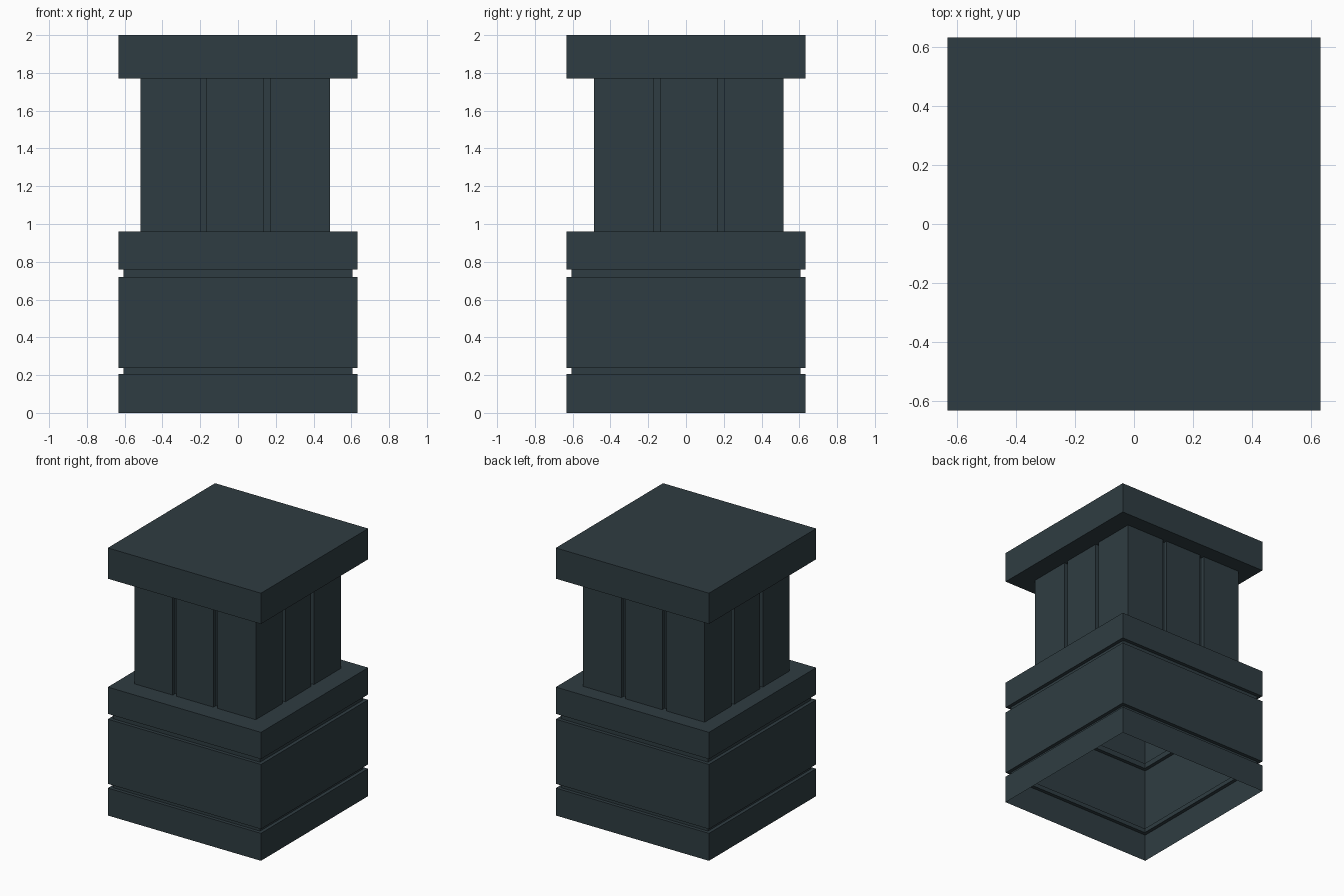
import bpy, bmesh
from mathutils import Vector

if "Cube" in bpy.data.objects:
    bpy.data.objects.remove(bpy.data.objects["Cube"])

slate = bpy.data.materials.new("dark slate")
slate.diffuse_color = (0.028, 0.046, 0.054, 1)
slate.use_nodes = True
slate.node_tree.nodes["Principled BSDF"].inputs["Base Color"].default_value = slate.diffuse_color

HALF = 0.633            # half width of base and cap
GROOVE = 0.607          # half width inside the base grooves
SHAFT = 0.502           # half width of the shaft
OFFSET = Vector((-0.014, 0.015))   # shaft sits slightly off centre


def square(h):
    return [Vector(p) for p in ((-h, -h), (h, -h), (h, h), (-h, h))]


def fluted(h, a, b, d):
    """Square outline with two notches per side, anticlockwise."""
    side = [(-h, -h), (-b, -h), (-b, -h + d), (-a, -h + d), (-a, -h),
            (a, -h), (a, -h + d), (b, -h + d), (b, -h)]
    pts = []
    for _ in range(4):
        pts += [Vector(p) + OFFSET for p in side]
        side = [(-y, x) for x, y in side]
    return pts


def ring(bm, outline, z):
    return [bm.verts.new((p.x, p.y, z)) for p in outline]


def loft(bm, rings):
    for lo, hi in zip(rings, rings[1:]):
        n = len(lo)
        for i in range(n):
            j = (i + 1) % n
            bm.faces.new((lo[i], lo[j], hi[j], hi[i]))


def ledge(bm, outer, inner, up):
    """Flat face between two outlines at the same height."""
    edges = []
    for loop in (outer, inner):
        for i, v in enumerate(loop):
            w = loop[(i + 1) % len(loop)]
            edges.append(bm.edges.get((v, w)) or bm.edges.new((v, w)))
    res = bmesh.ops.triangle_fill(bm, edges=edges, use_beauty=True)
    for f in res["geom"]:
        if isinstance(f, bmesh.types.BMFace):
            f.normal_update()
            if f.normal.z * up < 0:
                f.normal_flip()


def finish(bm, name):
    me = bpy.data.meshes.new(name)
    bm.to_mesh(me)
    bm.free()
    me.materials.append(slate)
    bpy.context.collection.objects.link(bpy.data.objects.new(name, me))


flutes = fluted(SHAFT, 0.152, 0.185, 0.03)

# grooved base, open underneath
bm = bmesh.new()
profile = [(HALF, 0), (HALF, 0.205), (GROOVE, 0.205), (GROOVE, 0.237), (HALF, 0.237),
           (HALF, 0.72), (GROOVE, 0.72), (GROOVE, 0.76), (HALF, 0.76), (HALF, 0.96)]
rings = [ring(bm, square(h), z) for h, z in profile]
loft(bm, rings)
ledge(bm, rings[-1], ring(bm, flutes, 0.96), 1)
finish(bm, "grooved_base")

# fluted shaft
bm = bmesh.new()
loft(bm, [ring(bm, flutes, z) for z in (0.96, 1.77)])
finish(bm, "fluted_shaft")

# flat cap
bm = bmesh.new()
low, top = [ring(bm, square(HALF), z) for z in (1.77, 2.0)]
loft(bm, [low, top])
bm.faces.new(top)
ledge(bm, low, ring(bm, flutes, 1.77), -1)
finish(bm, "cap")
